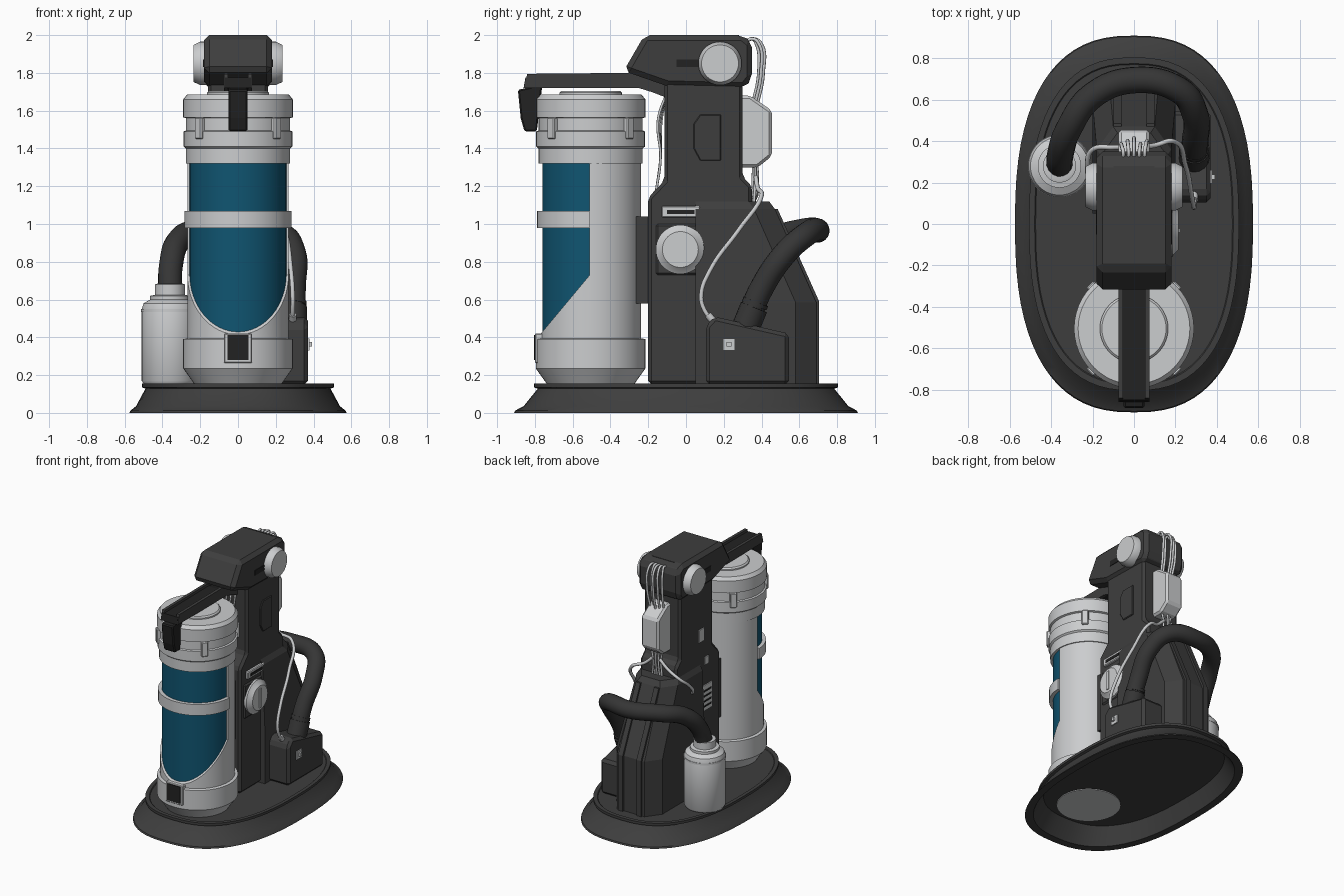
import bpy, bmesh, math
from mathutils import Vector

cube = bpy.data.objects.get("Cube")
if cube:
    bpy.data.objects.remove(cube)


def material(name, r, g, b):
    m = bpy.data.materials.new(name)
    m.use_nodes = True
    m.diffuse_color = (r, g, b, 1)
    m.node_tree.nodes["Principled BSDF"].inputs["Base Color"].default_value = (r, g, b, 1)
    return m


DARK = material("charcoal", .048, .048, .048)
HOSE = material("hose grey", .036, .036, .036)
BLACK = material("black", .016, .016, .016)
LIGHT = material("light grey", .6, .61, .62)
BLUE = material("window blue", .005, .09, .165)


def add(name, data, mat, smooth=False):
    ob = bpy.data.objects.new(name, data)
    bpy.context.collection.objects.link(ob)
    data.materials.append(mat)
    if smooth:
        bpy.ops.object.select_all(action='DESELECT')
        ob.select_set(True)
        bpy.context.view_layer.objects.active = ob
        bpy.ops.object.shade_smooth_by_angle(angle=math.radians(35))
    return ob


def loft(name, rings, mat, smooth=False, bevel=0, keep_front_of=None):
    """Skin a list of equal-length point rings and cap both ends."""
    bm = bmesh.new()
    rows = [[bm.verts.new(p) for p in ring] for ring in rings]
    n = len(rows[0])
    for a, b in zip(rows, rows[1:]):
        for i in range(n):
            j = (i + 1) % n
            bm.faces.new((a[i], a[j], b[j], b[i]))
    bm.faces.new(rows[0])
    bm.faces.new(rows[-1])
    if keep_front_of is not None:
        geom = bm.verts[:] + bm.edges[:] + bm.faces[:]
        bmesh.ops.bisect_plane(bm, geom=geom, plane_co=(0, keep_front_of, 0),
                               plane_no=(0, 1, 0), clear_outer=True)
        bmesh.ops.holes_fill(bm, edges=bm.edges[:], sides=0)
    bmesh.ops.recalc_face_normals(bm, faces=bm.faces[:])
    me = bpy.data.meshes.new(name)
    bm.to_mesh(me)
    bm.free()
    ob = add(name, me, mat, smooth)
    if bevel:
        mod = ob.modifiers.new("bevel", 'BEVEL')
        mod.width, mod.segments = bevel, 1
        mod.limit_method = 'ANGLE'
    return ob


def prism(name, pts, x0, x1, mat, bevel=0):
    """Side profile in (y, z), extruded across x."""
    return loft(name, [[(x, y, z) for y, z in pts] for x in (x0, x1)], mat, bevel=bevel)


def box(name, x0, x1, y0, y1, z0, z1, mat, bevel=0):
    return prism(name, [(y0, z0), (y1, z0), (y1, z1), (y0, z1)], x0, x1, mat, bevel)


def lathe(name, profile, loc, mat, axis='z', sides=48, **kw):
    """Profile of (radius, height) turned about z, or about x (axis +1 / -1)."""
    rings = []
    for r, h in profile:
        ring = []
        for i in range(sides):
            t = math.tau * i / sides
            c, s = r * math.cos(t), r * math.sin(t)
            off = (c, s, h) if axis == 'z' else (h * axis, c, s)
            ring.append(Vector(loc) + Vector(off))
        rings.append(ring)
    return loft(name, rings, mat, smooth=True, **kw)


def tube(name, pts, r, mat, res=3):
    cu = bpy.data.curves.new(name, 'CURVE')
    cu.dimensions = '3D'
    cu.bevel_depth, cu.bevel_resolution, cu.resolution_u = r, res, 8
    cu.use_fill_caps = True
    sp = cu.splines.new('BEZIER')
    sp.bezier_points.add(len(pts) - 1)
    for bp, p in zip(sp.bezier_points, pts):
        bp.co = p
        bp.handle_left_type = bp.handle_right_type = 'AUTO'
    return add(name, cu, mat)


# Hollow oval base
def oval(a, b, z, n=72, power=2 / 2.5):
    out = []
    for i in range(n):
        c, s = math.cos(math.tau * i / n), math.sin(math.tau * i / n)
        out.append((a * math.copysign(abs(c) ** power, c),
                    b * math.copysign(abs(s) ** power, s), z))
    return out


base_steps = [(.47, .76, .125), (.52, .85, 0), (.575, .91, 0), (.57, .905, .012), (.54, .86, .035),
              (.49, .785, .128), (.507, .805, .135), (.507, .805, .155), (.48, .775, .155), (.475, .77, .15)]
loft("base", [oval(*s) for s in base_steps], DARK, smooth=True)

# Canister: cut shell, blue core, bands and lid
CY = -.505
C = (0, CY, 0)
shell = lathe("canister_shell", [(.268, .38), (.268, 1.4)], C, LIGHT, sides=64)
cutter = prism("window_cutter", [(-.9, .262), (-.51, .73), (-.51, 1.32), (-.9, 1.32)], -.5, .5, LIGHT)
cutter.hide_render = True
mod = shell.modifiers.new("window", 'BOOLEAN')
mod.operation, mod.object = 'DIFFERENCE', cutter
bpy.context.view_layer.objects.active = shell
bpy.ops.object.modifier_apply(modifier=mod.name)
bpy.data.objects.remove(cutter)
lathe("canister_window", [(.256, .4), (.256, 1.34)], C, BLUE, sides=64)
lathe("canister_foot", [(.23, .15), (.24, .165), (.29, .235), (.29, .39), (.268, .395)], C, LIGHT)
lathe("canister_underside", [(.23, .119), (.23, .126)], C, LIGHT)
lathe("window_band", [(.284, .98), (.284, 1.068)], C, LIGHT, keep_front_of=-.51)
lathe("canister_lid", [(.276, 1.32), (.276, 1.4), (.288, 1.41), (.288, 1.49), (.276, 1.495), (.276, 1.56),
                       (.29, 1.565), (.29, 1.66), (.27, 1.685), (.18, 1.685)], C, LIGHT)
lathe("lid_cap", [(.165, 1.68), (.165, 1.695), (.155, 1.705)], C, LIGHT)
for i in range(4):
    clip = box(f"lid_clip_{i + 1}", -.025, .025, -.302, -.26, 1.45, 1.565, LIGHT, .006)
    clip.location = C
    clip.rotation_euler.z = math.pi / 4 + i * math.pi / 2
box("latch_frame", -.075, .075, -.8, -.75, .265, .42, LIGHT, .005)
box("latch", -.056, .056, -.806, -.76, .28, .412, BLACK)

# Tower and rear housing
prism("tower", [(-.2, .15), (-.2, 1.14), (-.115, 1.23), (-.115, 1.76), (.3, 1.76), (.3, 1.25),
                (.35, 1.2), (.35, .15)], -.16, .16, DARK, .018)
box("canister_mount", -.12, .12, -.27, -.19, .58, 1.04, DARK)


def housing_ring(z, w, back):
    half = [(w, .05), (w, back - .11), (w - .08, back)]
    return [(x, y, z) for x, y in half] + [(-x, y, z) for x, y in reversed(half)]


loft("rear_housing", [housing_ring(.15, .2, .69), housing_ring(.585, .2, .69),
                      housing_ring(1.08, .18, .47), housing_ring(1.12, .16, .44)], DARK)
for s in (-1, 1):
    prism("housing_rib", [(.6, .15), (.705, .15), (.705, .59), (.485, 1.08), (.4, 1.08)],
          s * .06, s * .1, DARK)

# Head with side knobs
prism("head", [(-.33, 1.81), (-.22, 2), (.3, 2), (.35, 1.96), (.35, 1.77), (.31, 1.72), (-.1, 1.73)],
      -.18, .18, DARK, .028)
box("head_top_panel", -.1, .1, -.18, .28, 1.99, 2, DARK)
for s in (-1, 1):
    side = "left" if s > 0 else "right"
    lathe(f"{side}_knob", [(.115, .15), (.115, .2), (.098, .235)], (0, .18, 1.85), LIGHT, axis=s)
    a, b = sorted((s * .17, s * .184))
    box(f"{side}_head_slot", a, b, -.05, .08, 1.83, 1.87, BLACK)

# Lever over the lid, with raised rails and a front hook
prism("lever", [(-.86, 1.72), (-.85, 1.775), (-.3, 1.78), (-.08, 1.74), (-.08, 1.66), (-.25, 1.725)],
      -.07, .07, BLACK)
for s in (-1, 1):
    prism("lever_rail", [(-.86, 1.72), (-.84, 1.795), (-.3, 1.8), (-.09, 1.76), (-.09, 1.67), (-.25, 1.72)],
          s * .052, s * .075, DARK)
prism("lever_hook", [(-.89, 1.71), (-.76, 1.74), (-.79, 1.49), (-.855, 1.49), (-.875, 1.56)],
      -.05, .05, BLACK, .008)

# Left side: dial, hatch and slot
box("dial_mount", .15, .172, -.16, .1, .73, 1.0, DARK, .015)
lathe("dial", [(.13, .165), (.13, .185), (.115, .195), (.095, .215)], (0, -.03, .865), LIGHT, axis=1)
box("dial_grip", .2, .222, -.042, -.022, .79, .94, LIGHT)
prism("hatch", [(.04, 1.4), (.075, 1.335), (.185, 1.335), (.185, 1.58), (.075, 1.58), (.04, 1.53)],
      .15, .168, DARK, .005)
box("slot_frame", .15, .18, -.13, .075, 1.035, 1.095, LIGHT, .006)
box("slot", .175, .183, -.1, .045, 1.052, 1.075, BLACK)

# Right side: small panels
for name, y, z, w, h in [("upper_label", .04, 1.35, .03, .05), ("small_label", -.025, 1.13, .025, .03),
                         ("side_vent", -.03, .84, .06, .1)]:
    box(name, -.168, -.155, y - w, y + w, z - h, z + h, LIGHT)
for i in range(4):
    box("vent_slit", -.172, -.166, -.075, .015, .77 + i * .04, .782 + i * .04, BLACK)

# Hose connection box
prism("hose_box", [(.105, .15), (.105, .46), (.15, .51), (.545, .42), (.545, .15)], .14, .37, DARK, .02)
box("box_plate", .36, .378, .195, .26, .33, .395, LIGHT)
box("box_button", .37, .392, .215, .24, .352, .376, LIGHT)

# Bottle and hose
B = (-.36, .28, 0)
lathe("bottle", [(.14, .155), (.15, .17), (.15, .55), (.14, .58), (.105, .6), (.105, .62),
                 (.08, .625), (.08, .68), (.065, .685)], B, LIGHT)
lathe("bottle_ring", [(.153, .535), (.153, .55)], B, LIGHT)
tube("hose", [(.29, .31, .44), (.295, .4, .66), (.295, .53, .85), (.22, .645, .95), (0, .695, .965),
              (-.2, .62, .965), (-.315, .46, .91), (-.355, .34, .78), (-.36, .28, .64)], .064, HOSE, 6)
tube("hose_collar", [(.29, .315, .45), (.292, .36, .56)], .074, HOSE, 6)
tube("hose_collar_ring", [(.292, .362, .57), (.293, .37, .59)], .07, HOSE, 6)

# Rear junction box and cables
prism("junction_box", [(.28, 1.3), (.38, 1.3), (.455, 1.36), (.455, 1.6), (.34, 1.68), (.28, 1.68)],
      -.075, .075, LIGHT, .015)
for i in range(5):
    x = (i - 2) * .026
    d = .012 * (i % 3)
    tube("top_cable", [(x, .35 + d, 1.62), (x * 1.2, .385 + d, 1.8), (x * 1.1, .37 + d, 1.96),
                       (x, .35, 1.98), (x, .31, 1.96)], .009, LIGHT, 2)
    tube("lower_cable", [(x, .36 + d / 2, 1.33), (x * .6, .355 + d, 1.24), (x * .8, .36, 1.11)], .008, LIGHT, 2)
for i in range(4):
    x = (i - 1.5) * .035
    tube("front_cable", [(x, -.1, 1.7), (x * 1.2, -.13 - .006 * i, 1.55), (x, -.135, 1.35),
                         (x, -.16, 1.16)], .007, LIGHT, 2)
tube("left_cable", [(.03, .37, 1.25), (.1, .38, 1.19), (.19, .4, 1.15), (.25, .28, .97), (.28, .13, .76),
                    (.29, .08, .62), (.29, .1, .54), (.29, .15, .48)], .012, LIGHT, 2)
tube("left_plug", [(.29, .115, .52), (.29, .15, .48)], .02, LIGHT, 2)
tube("right_cable", [(-.03, .37, 1.25), (-.1, .37, 1.19), (-.2, .36, 1.13), (-.225, .28, 1.06),
                     (-.2, .2, .97), (-.15, .18, .94)], .012, LIGHT, 2)
